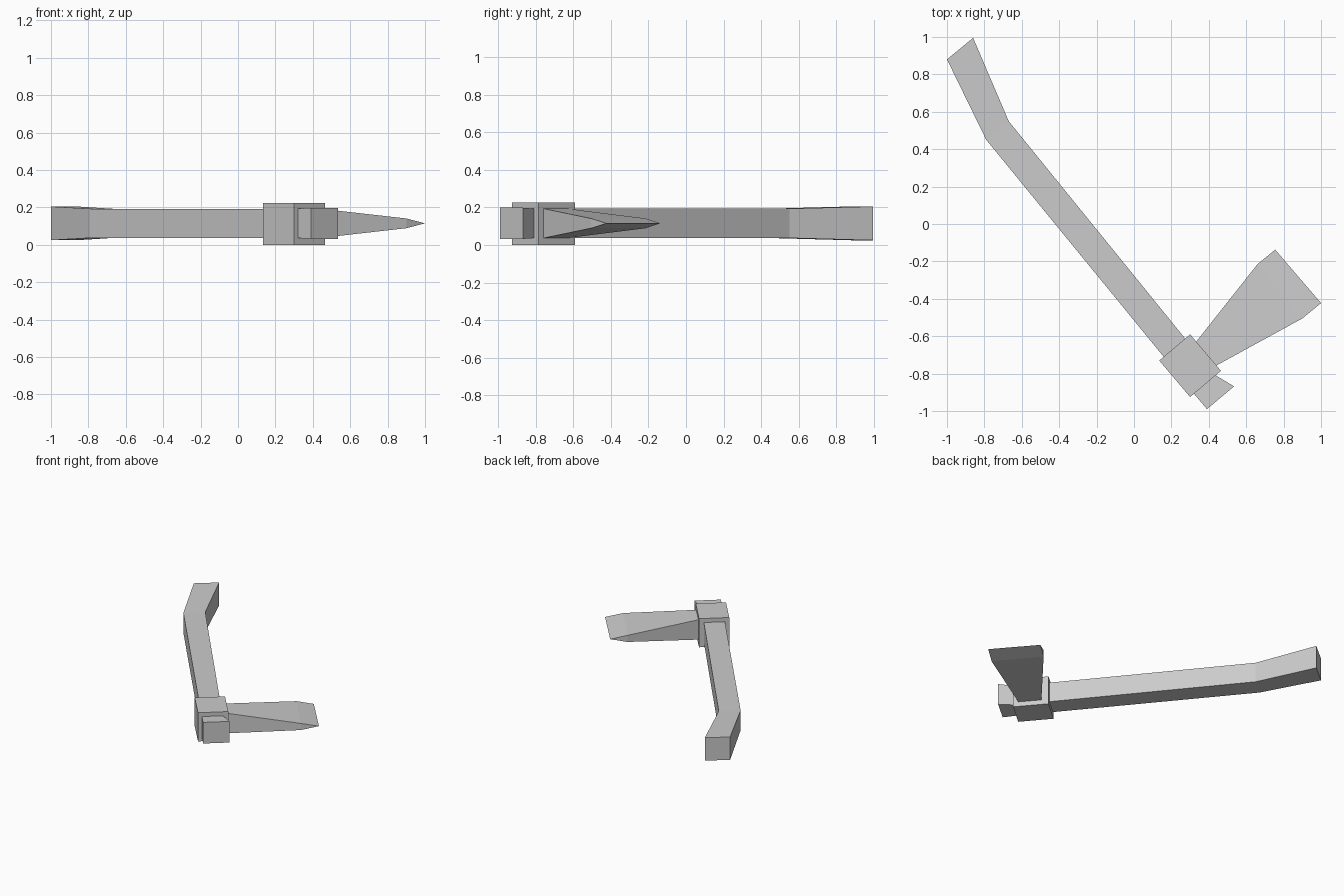
import bpy, bmesh

if "Cube" in bpy.data.objects:
    bpy.data.objects.remove(bpy.data.objects["Cube"])

grey = bpy.data.materials.new("plain_grey")
grey.diffuse_color = (0.6, 0.6, 0.6, 1)
grey.use_nodes = True
grey.node_tree.nodes["Principled BSDF"].inputs["Base Color"].default_value = grey.diffuse_color
MID = 0.115


def loft(name, sections):
    """Flat-faced solid through sections (left xy, right xy, centre z, half height)."""
    bm = bmesh.new()
    rings = [[bm.verts.new((*p, z)) for p, z in
              ((a, c - h), (b, c - h), (b, c + h), (a, c + h))]
             for a, b, c, h in sections]
    for r, s in zip(rings, rings[1:]):
        for i in range(4):
            j = (i + 1) % 4
            bm.faces.new((r[i], r[j], s[j], s[i]))
    bm.faces.new(rings[0])
    bm.faces.new(rings[-1])
    # Sections of zero height close to a sharp edge
    bmesh.ops.remove_doubles(bm, verts=bm.verts, dist=0.0005)
    bmesh.ops.recalc_face_normals(bm, faces=bm.faces)
    mesh = bpy.data.meshes.new(name)
    bm.to_mesh(mesh)
    bm.free()
    mesh.materials.append(grey)
    obj = bpy.data.objects.new(name, mesh)
    bpy.context.collection.objects.link(obj)
    return obj


# Long handle: flared grip, bend, straight shaft, flared butt past the head
loft("handle", [
    ((-1.0, 0.88), (-0.86, 0.995), MID, 0.09),
    ((-0.79, 0.45), (-0.67, 0.55), MID, 0.078),
    ((0.31, -0.895), (0.43, -0.805), MID, 0.078),
    ((0.39, -0.99), (0.535, -0.868), MID, 0.083),
])

# Square collar block around the handle
loft("head_block", [
    ((0.135, -0.73), (0.30, -0.59), 0.1125, 0.1125),
    ((0.30, -0.925), (0.465, -0.785), 0.1125, 0.1125),
])

# Blade: widening wedge ending in a sharp cutting edge
loft("blade", [
    ((0.32, -0.645), (0.425, -0.765), MID, 0.08),
    ((0.66, -0.215), (0.90, -0.505), MID, 0.026),
    ((0.755, -0.137), (1.0, -0.423), MID, 0.0),
])
